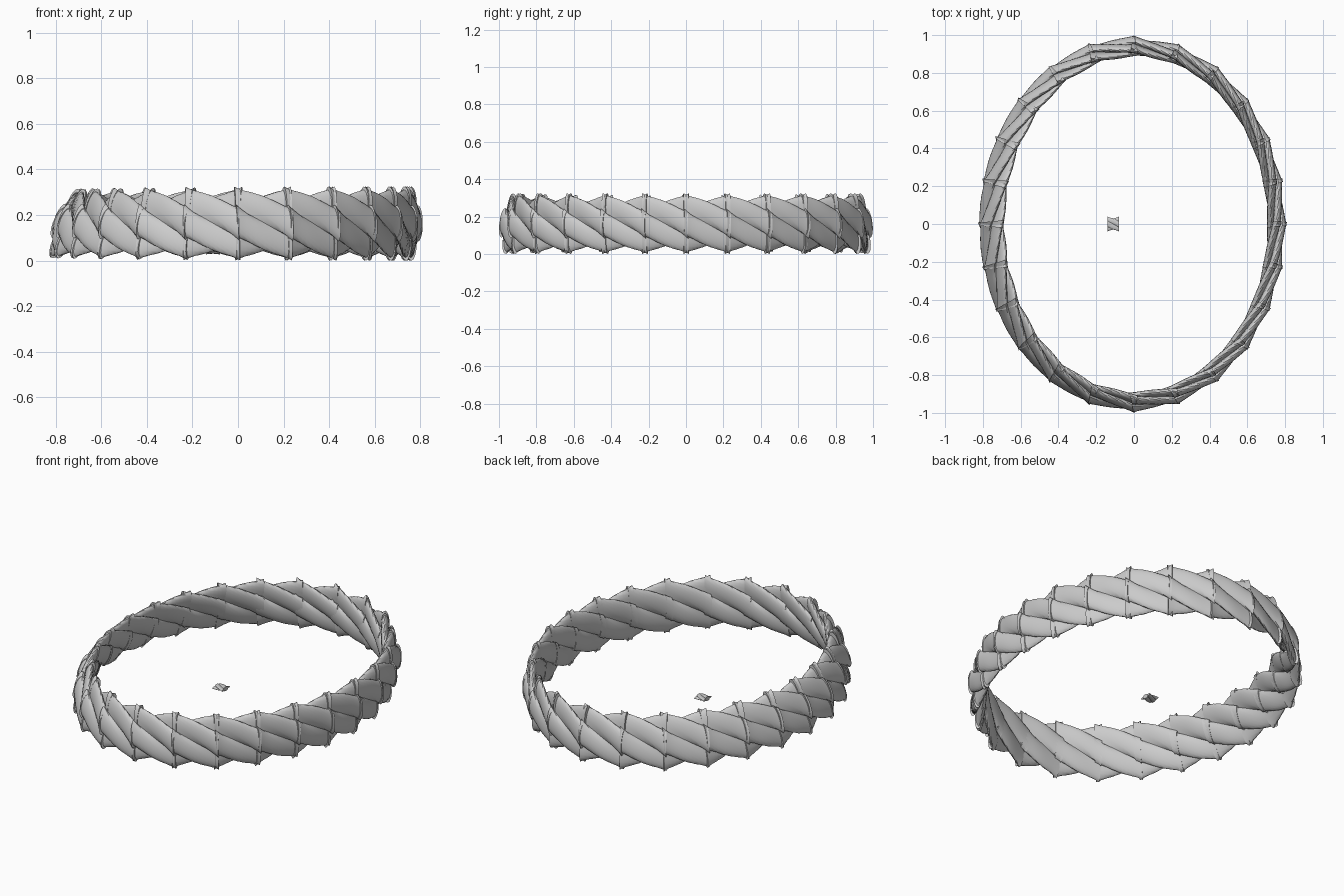
import bpy, bmesh
from math import sin, cos, pi, radians
from mathutils import Matrix, Vector

if "Cube" in bpy.data.objects:
    bpy.data.objects.remove(bpy.data.objects["Cube"])

SEGMENTS = 24
LENGTH, PITCH = 0.25, 0.22                     # rope piece and its spacing
HALF_H, HALF_T, FLARE = 0.143, 0.047, 0.14     # body half sizes, end flare
RX, RY, ZC = 0.75, 0.932, 0.1625               # oval path


def lobe_section(d=0.63, r=0.48, per_lobe=10):
    """Polar outline of four overlapping strands, crest radius 1."""
    pts = []
    n = 4 * per_lobe
    for i in range(n):
        a = 2 * pi * i / n
        b = (a + pi / 4) % (pi / 2) - pi / 4   # angle from nearest strand
        rad = d * cos(b) + (r * r - (d * sin(b)) ** 2) ** 0.5
        pts.append((a, rad / (d + r)))
    return pts


def rope_mesh(steps=12):
    """Flattened four-strand rope: x along, y up the band, z outward."""
    bm = bmesh.new()
    section = lobe_section()
    rings = []
    for s in range(steps + 1):
        x = (s / steps - 0.5) * LENGTH
        twist = pi / 4 + x / PITCH * pi / 2
        k = 1 + FLARE * abs(2 * x / LENGTH) ** 4
        rings.append([bm.verts.new((x,
                                    k * HALF_H * rad * cos(a + twist),
                                    k * HALF_T * rad * sin(a + twist)))
                      for a, rad in section])
    n = len(section)
    for r0, r1 in zip(rings, rings[1:]):
        for i in range(n):
            j = (i + 1) % n
            bm.faces.new((r0[i], r0[j], r1[j], r1[i]))
    bm.faces.new(rings[0])
    bm.faces.new(rings[-1])
    bmesh.ops.recalc_face_normals(bm, faces=bm.faces)
    # smooth strands, sharp grooves and cut ends
    for f in bm.faces:
        f.smooth = len(f.verts) == 4
    for e in bm.edges:
        if len(e.link_faces) == 2 and e.calc_face_angle() > radians(40):
            e.smooth = False
    me = bpy.data.meshes.new("rope_piece")
    bm.to_mesh(me)
    bm.free()
    return me


def even_angles(count, fine=4800):
    """Oval angles at equal arc steps, offset by half a step."""
    pts = [Vector((RX * cos(2 * pi * i / fine), RY * sin(2 * pi * i / fine)))
           for i in range(fine + 1)]
    run = [0.0]
    for a, b in zip(pts, pts[1:]):
        run.append(run[-1] + (b - a).length)
    out, i = [], 0
    for k in range(count):
        while run[i] < run[-1] * (k + 0.5) / count:
            i += 1
        out.append(2 * pi * i / fine)
    return out


def add(name, mesh, matrix):
    ob = bpy.data.objects.new(name, mesh)
    bpy.context.collection.objects.link(ob)
    ob.matrix_world = matrix
    return ob


rope = rope_mesh()

# oval ring of straight, overlapping rope pieces
for k, p in enumerate(even_angles(SEGMENTS)):
    tang = Vector((-RX * sin(p), RY * cos(p), 0)).normalized()
    out = Vector((tang.y, -tang.x, 0))
    # left side leans inward at the top
    lean = radians(22) * ((1 - cos(p)) / 2) ** 1.5
    up = Vector((0, 0, 1)) * cos(lean) - out * sin(lean)
    nrm = tang.cross(up)
    m = Matrix((tang, up, nrm)).transposed().to_4x4()
    m.translation = (RX * cos(p), RY * sin(p), ZC)
    add(f"ring_piece_{k + 1:02d}", rope, m)

# small loose piece lying inside the ring
add("loose_piece", rope,
    Matrix.Translation((-0.11, 0, 0.04)) @ Matrix.Scale(0.24, 4))
